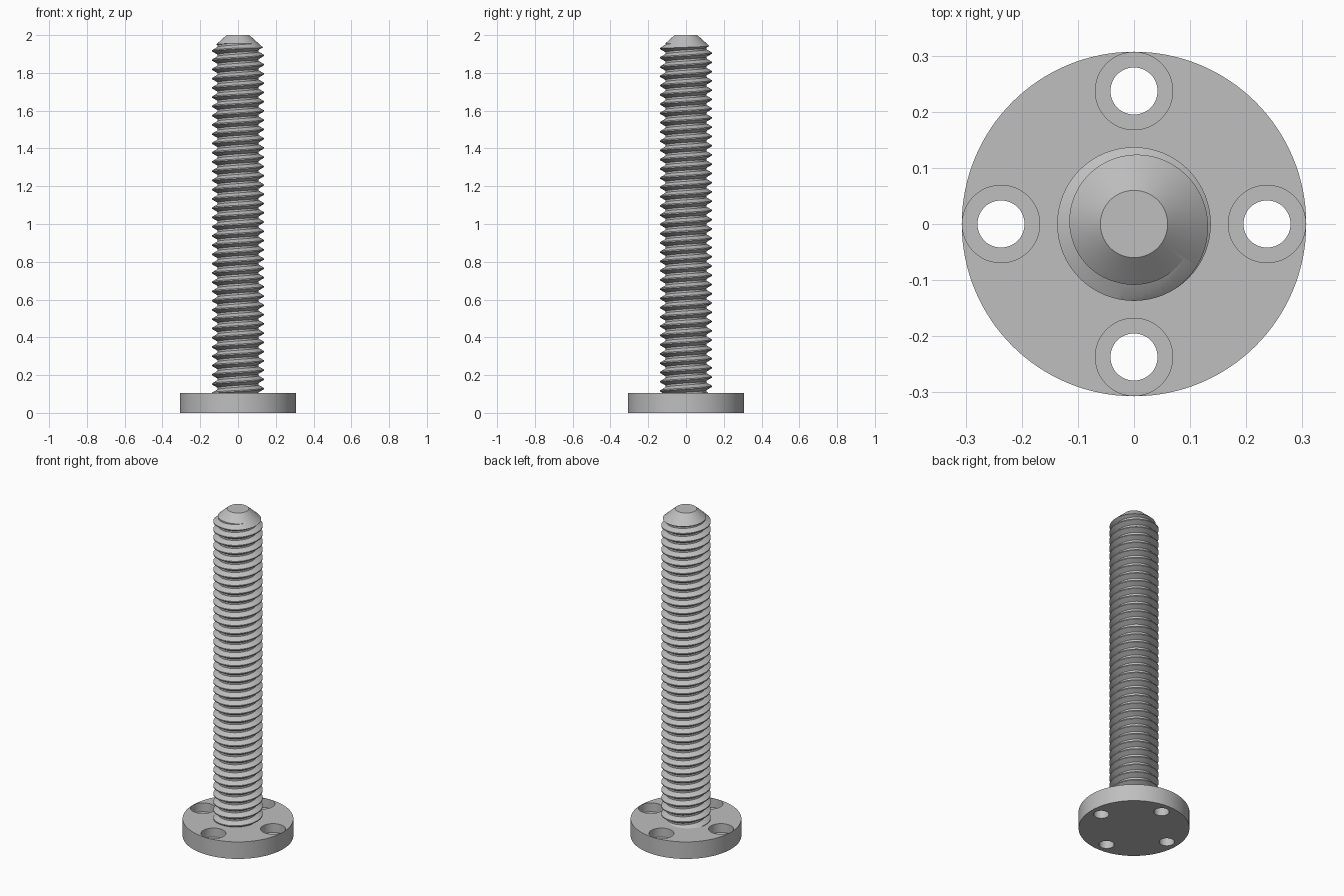
import bpy, bmesh, math
from math import pi, cos, sin

if "Cube" in bpy.data.objects:
    bpy.data.objects.remove(bpy.data.objects["Cube"], do_unlink=True)

# Single steel colour
steel = bpy.data.materials.new("grey steel")
steel.use_nodes = True
grey = (0.52, 0.52, 0.52, 1)
steel.diffuse_color = grey
steel.node_tree.nodes["Principled BSDF"].inputs["Base Color"].default_value = grey


def add_object(name, bm):
    bmesh.ops.recalc_face_normals(bm, faces=bm.faces)
    mesh = bpy.data.meshes.new(name)
    bm.to_mesh(mesh)
    bm.free()
    mesh.materials.append(steel)
    obj = bpy.data.objects.new(name, mesh)
    bpy.context.collection.objects.link(obj)
    return obj


def lathe(name, profile, x=0, y=0, segments=96):
    """Closed solid of revolution from (radius, z) points, capped flat."""
    bm = bmesh.new()
    rings = [[bm.verts.new((x + r * cos(2 * pi * i / segments),
                            y + r * sin(2 * pi * i / segments), z))
              for i in range(segments)] for r, z in profile]
    for a, b in zip(rings, rings[1:]):
        for i in range(segments):
            k = (i + 1) % segments
            bm.faces.new((a[i], a[k], b[k], b[i]))
    bm.faces.new(rings[0])
    bm.faces.new(rings[-1])
    return add_object(name, bm)


def boolean(obj, cutter, operation):
    cutter.hide_render = True
    mod = obj.modifiers.new("cut", 'BOOLEAN')
    mod.object, mod.operation, mod.solver = cutter, operation, 'EXACT'
    bpy.context.view_layer.objects.active = obj
    bpy.ops.object.modifier_apply(modifier=mod.name)
    bpy.data.objects.remove(cutter, do_unlink=True)


def smooth(obj):
    bpy.ops.object.select_all(action='DESELECT')
    obj.select_set(True)
    bpy.context.view_layer.objects.active = obj
    bpy.ops.object.shade_smooth_by_angle(angle=math.radians(30))


def helical_rod(name, major, minor, pitch, crest_z, turns, segments=64):
    """Solid rod with a right-handed sixty degree thread."""
    bm = bmesh.new()
    crest = pitch / 16
    root = crest + (major - minor) * math.tan(pi / 6)
    section = [(minor, -root), (major, -crest), (major, crest), (minor, root)]
    start = crest_z - turns * pitch
    columns = []
    for j in range((turns + 4) * segments + 1):
        t = 2 * pi * j / segments
        z = start + pitch * j / segments
        columns.append([bm.verts.new((r * cos(t), r * sin(t), z + dz))
                        for r, dz in section])
    for j, (a, b) in enumerate(zip(columns, columns[1:])):
        for k in range(3):
            bm.faces.new((a[k], b[k], b[k + 1], a[k + 1]))
        # Root band joins this turn to the one above
        if j + 1 + segments < len(columns):
            c, d = columns[j + segments], columns[j + 1 + segments]
            bm.faces.new((a[3], b[3], d[0], c[0]))
    # Close both ends with fans to the axis
    middle = start + pitch * turns / 2
    low = bm.verts.new((0, 0, start))
    high = bm.verts.new((0, 0, columns[-1][0].co.z))
    for e in [e for e in bm.edges if e.is_boundary]:
        hub = low if e.verts[0].co.z < middle else high
        bm.faces.new((e.verts[0], e.verts[1], hub))
    return add_object(name, bm)


# Threaded rod, trimmed to length with a conical tip
rod = helical_rod("threaded_rod", 0.137, 0.1085, 0.049, 1.9415, 39)
boolean(rod, lathe("tip_envelope", [(0.2, 0.05), (0.2, 1.874), (0.06, 2)]),
        'INTERSECT')
smooth(rod)

# Round flange with four counterbored screw holes
flange = lathe("flange", [(0.307, 0), (0.307, 0.104)], segments=128)
for i in range(4):
    x, y = 0.237 * cos(i * pi / 2), 0.237 * sin(i * pi / 2)
    cutter = lathe("hole_cutter", [(0.042, -0.1), (0.042, 0.05),
                                   (0.069, 0.05), (0.069, 0.2)], x, y, 48)
    boolean(flange, cutter, 'DIFFERENCE')
smooth(flange)
